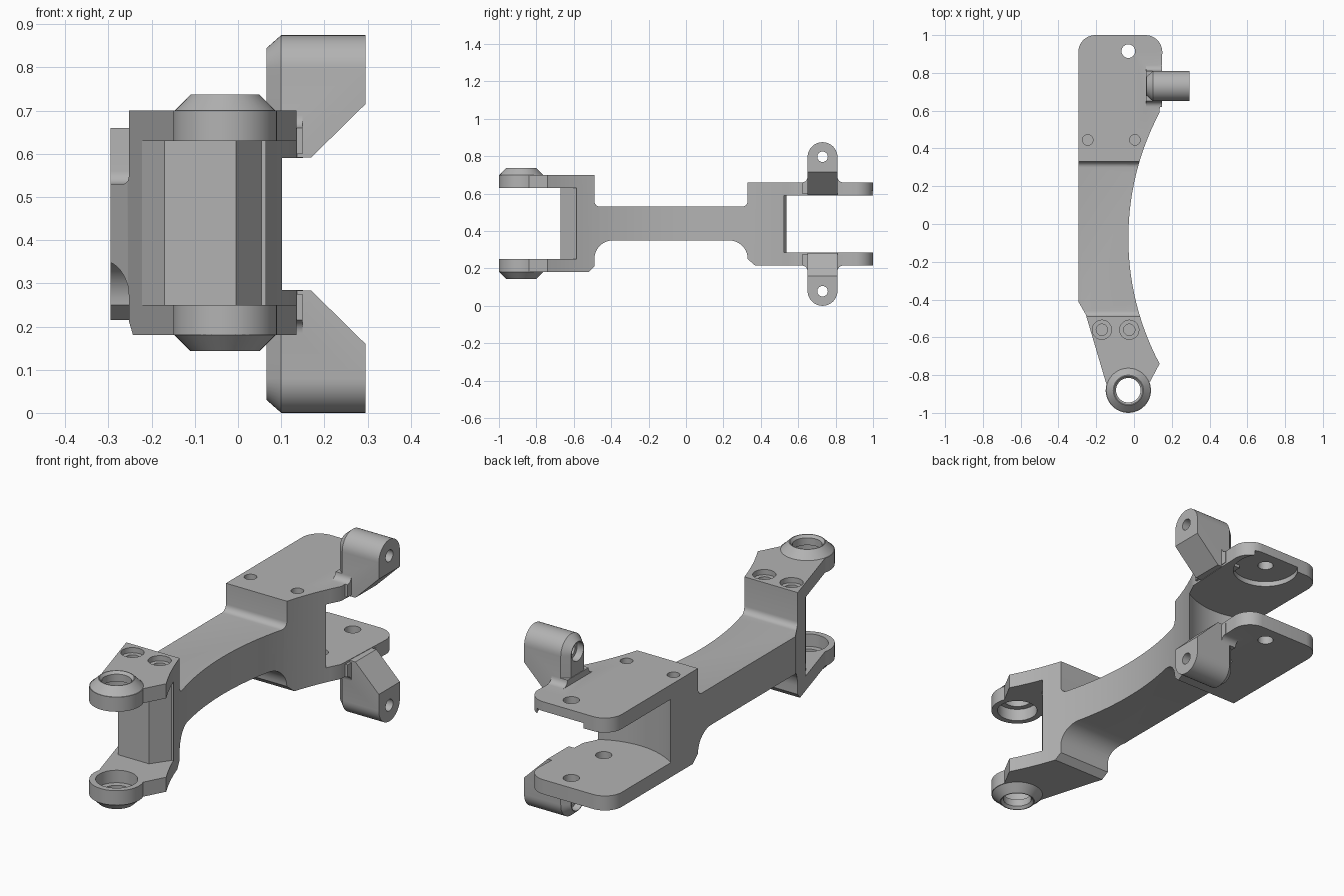
import bpy, bmesh
from math import sin, cos, asin, radians

old = bpy.data.objects.get("Cube")
if old:
    bpy.data.objects.remove(old)

grey = bpy.data.materials.new("plain grey")
grey.use_nodes = True
COLOUR = (0.45, 0.45, 0.45, 1)
grey.diffuse_color = COLOUR
grey.node_tree.nodes["Principled BSDF"].inputs["Base Color"].default_value = COLOUR

MID_Z = 0.4375          # mirror plane of the fork
PIVOT = (-0.03, -0.88)  # front boss centre
LUG_Y = 0.73


def arc(cx, cy, r, start, end, n=10):
    steps = [radians(start + (end - start) * i / n) for i in range(n + 1)]
    return [(cx + r * cos(a), cy + r * sin(a)) for a in steps]


def loft(name, rings):
    """Closed solid through rings of equal point count."""
    bm = bmesh.new()
    loops = [[bm.verts.new(p) for p in ring] for ring in rings]
    for a, b in zip(loops, loops[1:]):
        for i in range(len(a)):
            j = (i + 1) % len(a)
            bm.faces.new((a[i], a[j], b[j], b[i]))
    bm.faces.new(loops[0])
    bm.faces.new(loops[-1])
    bmesh.ops.recalc_face_normals(bm, faces=bm.faces)
    mesh = bpy.data.meshes.new(name)
    bm.to_mesh(mesh)
    bm.free()
    mesh.materials.append(grey)
    ob = bpy.data.objects.new(name, mesh)
    bpy.context.collection.objects.link(ob)
    return ob


def place(axis, a, b, h):
    return {"x": (h, a, b), "y": (a, h, b), "z": (a, b, h)}[axis]


def prism(name, pts, axis, lo, hi):
    return loft(name, [[place(axis, a, b, h) for a, b in pts] for h in (lo, hi)])


def turned(name, centre, axis, steps, n=40):
    """Round solid from (height, radius) steps."""
    return loft(name, [[place(axis, a, b, h) for a, b in arc(*centre, r, 0, 360 - 360 / n, n - 1)]
                       for h, r in steps])


def combine(ob, other, operation):
    mod = ob.modifiers.new(operation, "BOOLEAN")
    mod.operation, mod.object, mod.solver = operation, other, "EXACT"
    bpy.context.view_layer.update()
    bpy.context.view_layer.objects.active = ob
    bpy.ops.object.modifier_apply(modifier=mod.name)
    bpy.data.objects.remove(other)


def flip(z, upper):
    return z if upper else 2 * MID_Z - z


# Arm: side profile trimmed by the plan outline
side = [(-1.1, 0.70), (-0.49, 0.70)]
side += arc(-0.46, 0.56, 0.03, 180, 270, 6) + arc(0.30, 0.56, 0.03, 270, 360, 6)
side += [(0.33, 0.66), (1.1, 0.66), (1.1, 0.215), (0.37, 0.215), (0.33, 0.25)]
side += arc(0.23, 0.25, 0.10, 0, 90) + arc(-0.39, 0.25, 0.10, 90, 180)
side += [(-0.49, 0.21), (-0.52, 0.18), (-1.1, 0.18)]
arm = prism("fork_arm", side, "x", -0.5, 0.5)

half = 0.665
radius = 1.42
sweep = asin(half / radius) * 57.2958
plan = arc(-0.205, 0.91, 0.09, 180, 90) + arc(0.06, 0.91, 0.09, 90, 0)
plan += arc(-0.03 + radius, -0.075, radius, 180 - sweep, 180 + sweep, 28)
plan += arc(*PIVOT, 0.12, 20, -195, 24)
plan += [(-0.255, -0.48), (-0.295, -0.41)]
combine(arm, prism("plan_cutter", plan, "z", 0, 1), "INTERSECT")

# Front opening, with a faceted web behind it
gap = [(-0.5, -1.2), (0.5, -1.2), (0.5, -0.585), (0.055, -0.585), (-0.005, -0.67),
       (-0.17, -0.67), (-0.222, -0.59), (-0.5, -0.59)]
combine(arm, prism("front_gap", gap, "z", 0.25, 0.63), "DIFFERENCE")

# Rear opening, with a hollow rounded wall
rear = [(0.5, 0.54), (0.5, 1.2), (-0.5, 1.2), (-0.5, 0.54)]
rear += arc(-0.085, 0.83, 0.36, 234, 306, 20)
combine(arm, prism("rear_gap", rear, "z", 0.285, 0.59), "DIFFERENCE")

# Tapered pivot bosses with bores and inner seats
for upper in (True, False):
    base, tip = (0.70, 0.737) if upper else (0.18, 0.143)
    inner = 0.63 if upper else 0.25
    out = 1 if upper else -1
    combine(arm, turned("boss", PIVOT, "z", [(base - 0.02 * out, 0.117), (base, 0.117), (tip, 0.08)]), "UNION")
    bore = [(inner - 0.05 * out, 0.092), (base - 0.01 * out, 0.092), (base - 0.01 * out, 0.065),
            (tip - 0.012 * out, 0.065), (tip + 0.01 * out, 0.085)]
    combine(arm, turned("bore", PIVOT, "z", bore), "DIFFERENCE")

# Counterbored screw holes at the front, plain holes at the rear
for x in (-0.17, -0.025):
    steps = [(0.60, 0.03), (0.675, 0.03), (0.675, 0.051), (0.8, 0.051)]
    combine(arm, turned("screw_hole", (x, -0.56), "z", steps, 28), "DIFFERENCE")
for x in (-0.245, 0.005):
    combine(arm, turned("rear_hole", (x, 0.445), "z", [(0.60, 0.028), (0.8, 0.028)], 24), "DIFFERENCE")
for y, top in ((0.915, 0.8), (0.64, 0.4)):
    combine(arm, turned("axle_hole", (-0.03 if y > 0.7 else -0.01, y), "z",
                        [(0.1, 0.036), (top, 0.036)], 24), "DIFFERENCE")
combine(arm, turned("plate_recess", (-0.03, 0.915), "z", [(0.5, 0.15), (0.615, 0.15)]), "DIFFERENCE")


def tab(x, r, upper):
    pts = [(LUG_Y + r, 0.55)] + arc(LUG_Y, 0.795, r, 0, 180, 20) + [(LUG_Y - r, 0.55)]
    return [(x, y, flip(z, upper)) for y, z in pts]


# Side lugs, mirrored above and below
for upper in (True, False):
    lug = loft("side_lug", [tab(0.066, 0.05, upper), tab(0.1, 0.08, upper), tab(0.295, 0.08, upper)])
    outline = [(0, 0.592), (0.17, 0.592), (0.295, 0.715), (0.4, 0.82), (0.4, 1), (0, 1)]
    outline = [(x, flip(z, upper)) for x, z in outline]
    combine(lug, prism("lug_trim", outline, "y", 0.5, 1), "INTERSECT")
    foot = arc(0.62, 0.69, 0.03, 270, 360, 6) + arc(0.84, 0.69, 0.03, 180, 270, 6)
    foot += [(0.84, 0.60), (0.62, 0.60)]
    foot = [(y, flip(z, upper)) for y, z in foot]
    combine(lug, prism("lug_foot", foot, "x", 0.064, 0.149), "UNION")
    combine(arm, lug, "UNION")
    hole = [(0.0, 0.045), (0.10, 0.045), (0.10, 0.028), (0.4, 0.028)]
    combine(arm, turned("lug_hole", (LUG_Y, flip(0.797, upper)), "x", hole, 28), "DIFFERENCE")

bpy.ops.object.select_all(action="DESELECT")
arm.select_set(True)
bpy.context.view_layer.objects.active = arm
bpy.ops.object.shade_smooth_by_angle(angle=radians(25))
